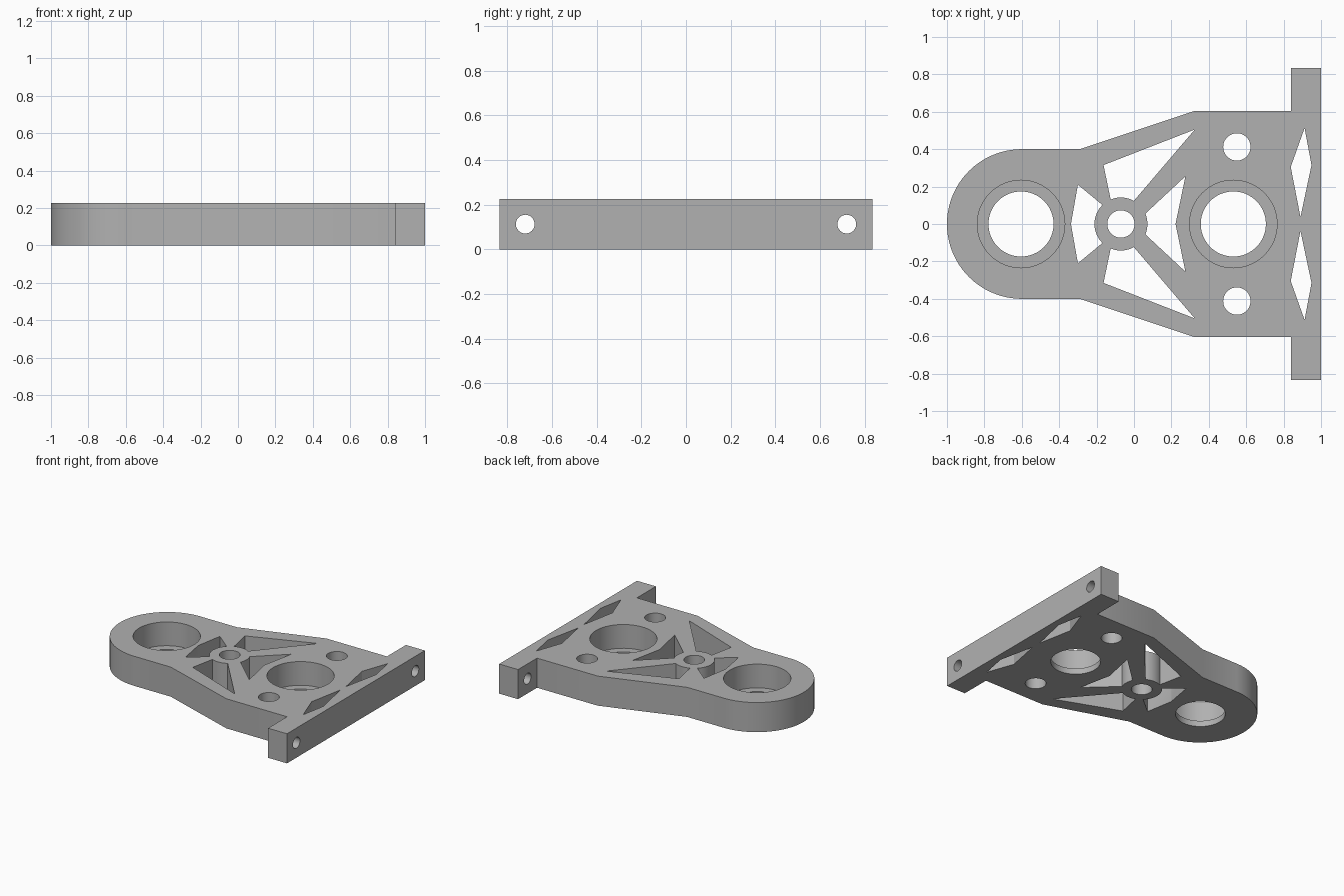
import bpy, bmesh
from math import pi, sin, cos, atan2
from mathutils import Matrix

if "Cube" in bpy.data.objects:
    bpy.data.objects.remove(bpy.data.objects["Cube"])

H = 0.227          # plate thickness
LEDGE = 0.045      # floor left under each bearing seat
HUB = (-0.07, 0.0)
HUB_R = 0.142

grey = bpy.data.materials.new("machined_grey")
grey.use_nodes = True
grey.diffuse_color = (0.44, 0.44, 0.44, 1)
grey.node_tree.nodes["Principled BSDF"].inputs["Base Color"].default_value = (0.44, 0.44, 0.44, 1)


def prism(name, pts, z0, z1, matrix=Matrix()):
    """Extrude a flat outline from z0 to z1."""
    bm = bmesh.new()
    face = bm.faces.new([bm.verts.new((x, y, z0)) for x, y in pts])
    ext = bmesh.ops.extrude_face_region(bm, geom=[face])
    top = [v for v in ext["geom"] if isinstance(v, bmesh.types.BMVert)]
    bmesh.ops.translate(bm, verts=top, vec=(0, 0, z1 - z0))
    bmesh.ops.recalc_face_normals(bm, faces=bm.faces)
    bm.transform(matrix)
    mesh = bpy.data.meshes.new(name)
    bm.to_mesh(mesh)
    bm.free()
    mesh.materials.append(grey)
    obj = bpy.data.objects.new(name, mesh)
    bpy.context.collection.objects.link(obj)
    return obj


def arc(centre, r, a0, a1, n):
    return [(centre[0] + r * cos(a0 + (a1 - a0) * i / n),
             centre[1] + r * sin(a0 + (a1 - a0) * i / n)) for i in range(n + 1)]


def circle(centre, r, n=64):
    return arc(centre, r, 0, 2 * pi, n)[:-1]


def hub_arc(p, q):
    """Part of the hub ring facing a pocket, between two pocket corners."""
    a, b = (atan2(y - HUB[1], x - HUB[0]) for x, y in (p, q))
    if b - a > pi:
        b -= 2 * pi
    if a - b > pi:
        b += 2 * pi
    return arc(HUB, HUB_R, a, b, 8)


def flip(pts):
    return [(x, -y) for x, y in pts]


# Plate with rounded nose, waist and cross flange
side = [(-0.29, 0.4), (0.325, 0.605), (0.84, 0.605), (0.84, 0.835), (1.0, 0.835)]
nose = arc((-0.6, 0), 0.4, pi / 2, 3 * pi / 2, 64)
plate = prism("bracket_plate", nose + flip(side) + side[::-1], 0, H)


def cut(pts, z0=-0.1, z1=H + 0.1, matrix=Matrix()):
    cutter = prism("cutter", pts, z0, z1, matrix)
    cutter.hide_render = True
    mod = plate.modifiers.new("cut", "BOOLEAN")
    mod.operation, mod.solver, mod.object = "DIFFERENCE", "EXACT", cutter
    bpy.context.view_layer.objects.active = plate
    bpy.ops.object.modifier_apply(modifier=mod.name)
    bpy.data.objects.remove(cutter)


# Bearing seats: wide bore from the top, narrower bore right through
for x in (-0.604, 0.531):
    cut(circle((x, 0), 0.234), z0=LEDGE)
    cut(circle((x, 0), 0.174))

# Hub bore
cut(circle(HUB, 0.073, 48))

# Pockets ahead of and behind the hub
cut([(-0.30, 0.21), (-0.337, 0), (-0.30, -0.21)] + hub_arc((-0.17, -0.103), (-0.17, 0.103)))
cut([(0.275, -0.255), (0.222, 0), (0.275, 0.255)] + hub_arc((0.06, 0.055), (0.06, -0.055)))

# Mirrored side pockets, flange slots and bolt holes
side_pocket = [(0.325, 0.505), (-0.163, 0.315)] + hub_arc((-0.126, 0.134), (0.0, 0.125))
slot = [(0.912, 0.513), (0.838, 0.305), (0.89, 0.037), (0.949, 0.315)]
for shape in (side_pocket, slot, circle((0.55, 0.412), 0.073, 48)):
    cut(shape)
    cut(flip(shape))

# Cross holes through the flange ends
along_x = Matrix.Rotation(pi / 2, 4, "Y")
for y in (-0.72, 0.72):
    cut(circle((-H / 2, y), 0.042, 32), 0.7, 1.1, along_x)

# Smooth bores and nose, crisp edges
bpy.ops.object.select_all(action="DESELECT")
plate.select_set(True)
bpy.context.view_layer.objects.active = plate
bpy.ops.object.shade_smooth_by_angle()
